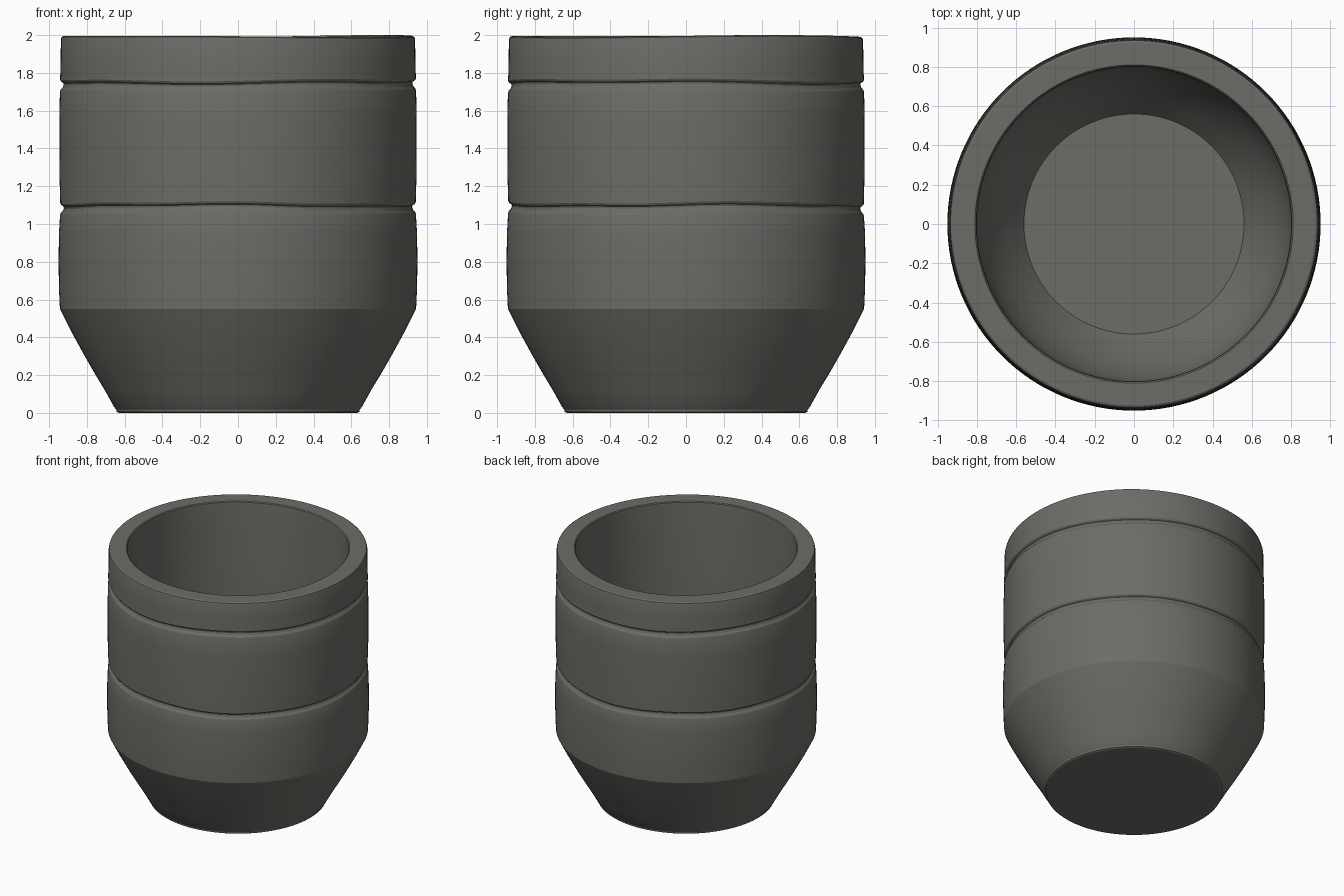
import bpy, bmesh, math

if "Cube" in bpy.data.objects:
    bpy.data.objects.remove(bpy.data.objects["Cube"])

SEG = 128

# One flat warm grey for the whole cup
grey = bpy.data.materials.new("dark warm grey")
grey.diffuse_color = (0.15, 0.15, 0.135, 1)
grey.use_nodes = True
grey.node_tree.nodes["Principled BSDF"].inputs["Base Color"].default_value = grey.diffuse_color


def low_wave(a):
    return 0.005 * math.sin(3 * a + 0.6) + 0.003 * math.sin(7 * a)


def high_wave(a):
    return 0.005 * math.sin(2 * a + 2.4) + 0.004 * math.sin(5 * a + 1)


def rim_wave(a):
    return 0.004 * math.sin(2 * a + 0.5) + 0.002 * math.sin(3 * a)


def still(a):
    return 0.0


def groove(z, r, wave):
    """Hand-cut line: soft lower lip, tight upper lip."""
    return [(r, z - 0.045, wave), (r - 0.004, z - 0.034, wave),
            (r - 0.015, z - 0.022, wave), (r - 0.02, z - 0.008, wave),
            (r - 0.018, z + 0.002, wave), (r - 0.006, z + 0.009, wave),
            (r - 0.001, z + 0.018, wave)]


# Profile as (radius, height, waviness): foot, wall, rim, inside
profile = [(0.63, 0.0, still), (0.642, 0.006, still), (0.644, 0.018, still),
           (0.655, 0.03, still), (0.705, 0.12, still), (0.765, 0.22, still),
           (0.825, 0.325, still), (0.885, 0.435, still), (0.943, 0.55, still),
           (0.948, 0.66, still), (0.95, 0.8, still), (0.948, 0.95, still)]
profile += groove(1.095, 0.942, low_wave)
profile += [(0.945, 1.25, still), (0.946, 1.4, still), (0.946, 1.55, still)]
profile += groove(1.745, 0.943, high_wave)
profile += [(0.939, 1.85, still), (0.938, 1.975, rim_wave),
            (0.934, 1.988, rim_wave), (0.924, 1.994, rim_wave),
            (0.81, 1.994, rim_wave), (0.803, 1.988, rim_wave),
            (0.80, 1.95, still), (0.80, 1.2, still), (0.80, 0.62, still),
            (0.775, 0.5, still), (0.72, 0.37, still), (0.645, 0.24, still),
            (0.56, 0.13, still)]

# Lathe the profile into rings
bm = bmesh.new()
rings = []
for r, z, wave in profile:
    ring = []
    for i in range(SEG):
        a = 2 * math.pi * i / SEG
        ring.append(bm.verts.new((r * math.cos(a), r * math.sin(a), z + wave(a))))
    rings.append(ring)
for lo, hi in zip(rings, rings[1:]):
    for i in range(SEG):
        j = (i + 1) % SEG
        bm.faces.new((lo[i], lo[j], hi[j], hi[i]))

# Underside and inner floor
bm.faces.new(rings[0][::-1])
bm.faces.new(rings[-1])

mesh = bpy.data.meshes.new("cup_body")
bm.to_mesh(mesh)
bm.free()
mesh.materials.append(grey)
cup = bpy.data.objects.new("cup_body", mesh)
bpy.context.collection.objects.link(cup)

# Smooth shading, keeping the shoulder, rim and floor edges crisp
bpy.context.view_layer.objects.active = cup
cup.select_set(True)
bpy.ops.object.shade_smooth_by_angle(angle=math.radians(22))
